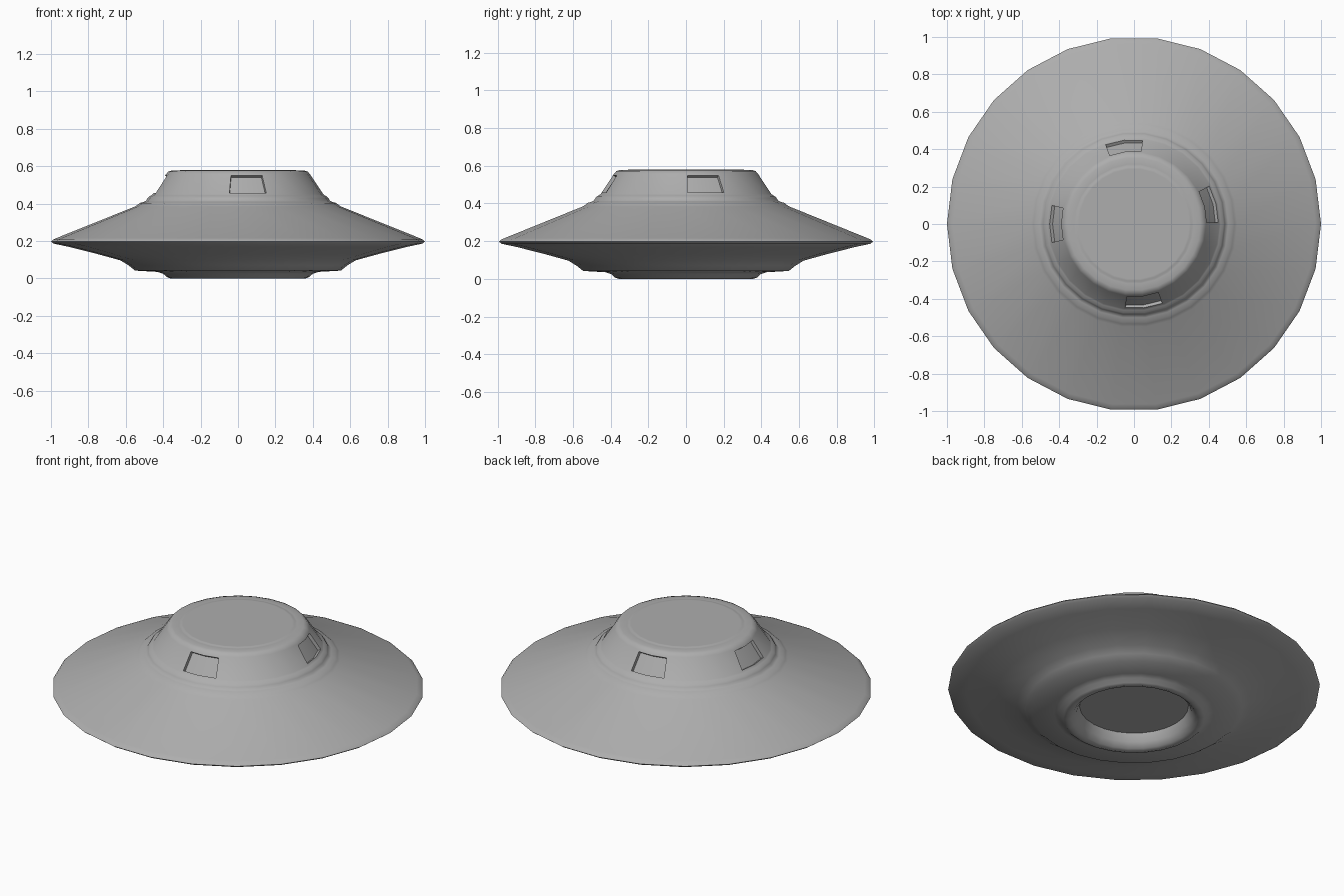
import bpy, bmesh, math

if "Cube" in bpy.data.objects:
    bpy.data.objects.remove(bpy.data.objects["Cube"])

SIDES = 26
STEP = 2 * math.pi / SIDES

# Saucer profile (radius, height), from the roof plate to the underside recess
profile = [
    (0.295, 0.581), (0.305, 0.581), (0.312, 0.578), (0.320, 0.578), (0.355, 0.577),
    (0.373, 0.571), (0.385, 0.557),
    (0.456, 0.450), (0.464, 0.444), (0.478, 0.436), (0.486, 0.426), (0.492, 0.415),
    (0.504, 0.409), (0.526, 0.403), (0.538, 0.393), (0.552, 0.384),
    (0.97, 0.216), (0.990, 0.207), (1.0, 0.197), (0.985, 0.186),
    (0.90, 0.168), (0.75, 0.130), (0.63, 0.097), (0.585, 0.070), (0.55, 0.042),
    (0.43, 0.035), (0.40, 0.025), (0.38, 0.007), (0.36, 0.0), (0.335, 0.008),
    (0.31, 0.035), (0.293, 0.08),
]
COCKPIT_ROW = profile.index((0.385, 0.557))
WINDOW_STEPS = (1, 7, 13, 20)   # side vertex at the middle of each window

bm = bmesh.new()
rings = [[bm.verts.new((r * math.cos(i * STEP), r * math.sin(i * STEP), z))
          for i in range(SIDES)] for r, z in profile]

# Hull walls
walls = {}
for row in range(len(rings) - 1):
    a, b = rings[row], rings[row + 1]
    for i in range(SIDES):
        j = (i + 1) % SIDES
        walls[row, i] = bm.faces.new((a[i], b[i], b[j], a[j]))

# Roof plate and recessed floor
bm.faces.new(rings[0])
bm.faces.new(list(reversed(rings[-1])))
bmesh.ops.recalc_face_normals(bm, faces=bm.faces[:])

# Windows: two neighbouring wall faces, framed then sunk inward
for s in WINDOW_STEPS:
    pane = [walls[COCKPIT_ROW, s - 1], walls[COCKPIT_ROW, s]]
    bmesh.ops.inset_region(bm, faces=pane, thickness=0.009, depth=0, use_even_offset=True)
    bmesh.ops.inset_region(bm, faces=pane, thickness=0.001, depth=-0.018, use_even_offset=True)

mesh = bpy.data.meshes.new("saucer_hull")
bm.to_mesh(mesh)
bm.free()
hull = bpy.data.objects.new("saucer_hull", mesh)
bpy.context.collection.objects.link(hull)

# Darker grey hull paint
paint = bpy.data.materials.new("hull_grey")
paint.diffuse_color = (0.42, 0.42, 0.42, 1)
paint.use_nodes = True
paint.node_tree.nodes["Principled BSDF"].inputs["Base Color"].default_value = paint.diffuse_color
mesh.materials.append(paint)

bpy.context.view_layer.objects.active = hull
hull.select_set(True)
bpy.ops.object.shade_smooth_by_angle(angle=math.radians(42))
